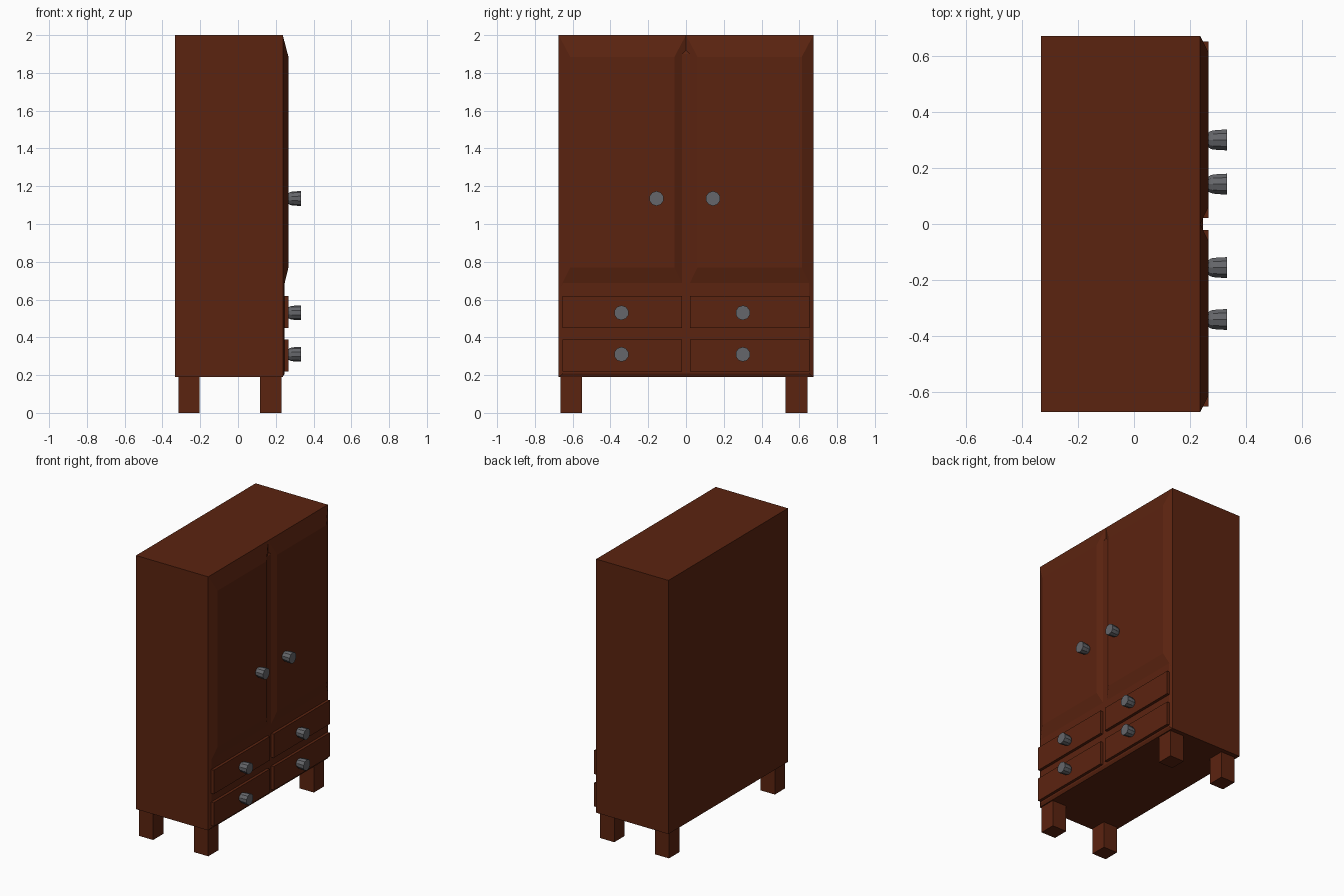
import bpy, bmesh, math

if "Cube" in bpy.data.objects:
    bpy.data.objects.remove(bpy.data.objects["Cube"])


def material(name, rgb):
    m = bpy.data.materials.new(name)
    m.diffuse_color = (*rgb, 1)
    m.use_nodes = True
    m.node_tree.nodes["Principled BSDF"].inputs["Base Color"].default_value = m.diffuse_color
    return m


WOOD = material("dark red wood", (0.105, 0.017, 0.005))
METAL = material("grey metal", (0.13, 0.133, 0.145))


def make(name, bm, mat):
    bmesh.ops.recalc_face_normals(bm, faces=bm.faces)
    me = bpy.data.meshes.new(name)
    bm.to_mesh(me)
    bm.free()
    me.materials.append(mat)
    ob = bpy.data.objects.new(name, me)
    bpy.context.collection.objects.link(ob)
    return ob


def loft(name, mat, sections):
    """Join rectangles (x, y0, y1, z0, z1) stacked along x and cap both ends."""
    bm = bmesh.new()
    rings = [[bm.verts.new(p) for p in ((x, y0, z0), (x, y1, z0), (x, y1, z1), (x, y0, z1))]
             for x, y0, y1, z0, z1 in sections]
    for a, b in zip(rings, rings[1:]):
        for i in range(4):
            j = (i + 1) % 4
            bm.faces.new((a[i], a[j], b[j], b[i]))
    bm.faces.new(rings[0])
    bm.faces.new(rings[-1])
    return make(name, bm, mat)


def box(name, x0, x1, y0, y1, z0, z1):
    return loft(name, WOOD, [(x0, y0, y1, z0, z1), (x1, y0, y1, z0, z1)])


def knob(name, y, z, sides=10):
    """Lathe a knob whose axis points along +x."""
    profile = [(0.255, 0.027), (0.268, 0.029), (0.274, 0.033), (0.283, 0.036),
               (0.295, 0.037), (0.299, 0.038), (0.333, 0.039)]
    bm = bmesh.new()
    rings = []
    for x, r in profile:
        rings.append([bm.verts.new((x, y + r * math.cos(2 * math.pi * (i + 0.5) / sides),
                                    z + r * math.sin(2 * math.pi * (i + 0.5) / sides)))
                      for i in range(sides)])
    for a, b in zip(rings, rings[1:]):
        for i in range(sides):
            j = (i + 1) % sides
            bm.faces.new((a[i], a[j], b[j], b[i]))
    bm.faces.new(rings[0])
    bm.faces.new(rings[-1])
    return make(name, bm, METAL)


# Cabinet body and the thin chamfered front frame
box("cabinet_body", -0.333, 0.237, -0.674, 0.674, 0.19, 2.0)
loft("front_frame", WOOD, [(0.230, -0.674, 0.674, 0.19, 1.92),
                           (0.237, -0.674, 0.674, 0.19, 1.92),
                           (0.247, -0.652, 0.652, 0.208, 1.90)])

# Bevelled doors, drawers
for side, label in ((-1, "left"), (1, "right")):
    def span(a, b):
        return sorted((side * a, side * b))
    loft(label + "_door", WOOD, [(0.230, *span(0.0, 0.674), 0.645, 2.0),
                                 (0.237, *span(0.0, 0.674), 0.645, 2.0),
                                 (0.267, *span(0.061, 0.613), 0.77, 1.885)])
    for row, z0, z1 in (("lower", 0.22, 0.388), ("upper", 0.45, 0.62)):
        box(f"{label}_{row}_drawer", 0.235, 0.267, *span(0.022, 0.654), z0, z1)

# Knobs
for label, door_y, drawer_y in (("left", -0.156, -0.342), ("right", 0.143, 0.301)):
    knob(label + "_door_knob", door_y, 1.135)
    knob(label + "_lower_knob", drawer_y, 0.31)
    knob(label + "_upper_knob", drawer_y, 0.53)

# Legs
for xl, x0, x1 in (("back", -0.316, -0.205), ("front", 0.116, 0.23)):
    for yl, y0, y1 in (("left", -0.664, -0.55), ("right", 0.527, 0.643)):
        box(f"{xl}_{yl}_leg", x0, x1, y0, y1, 0.0, 0.195)
